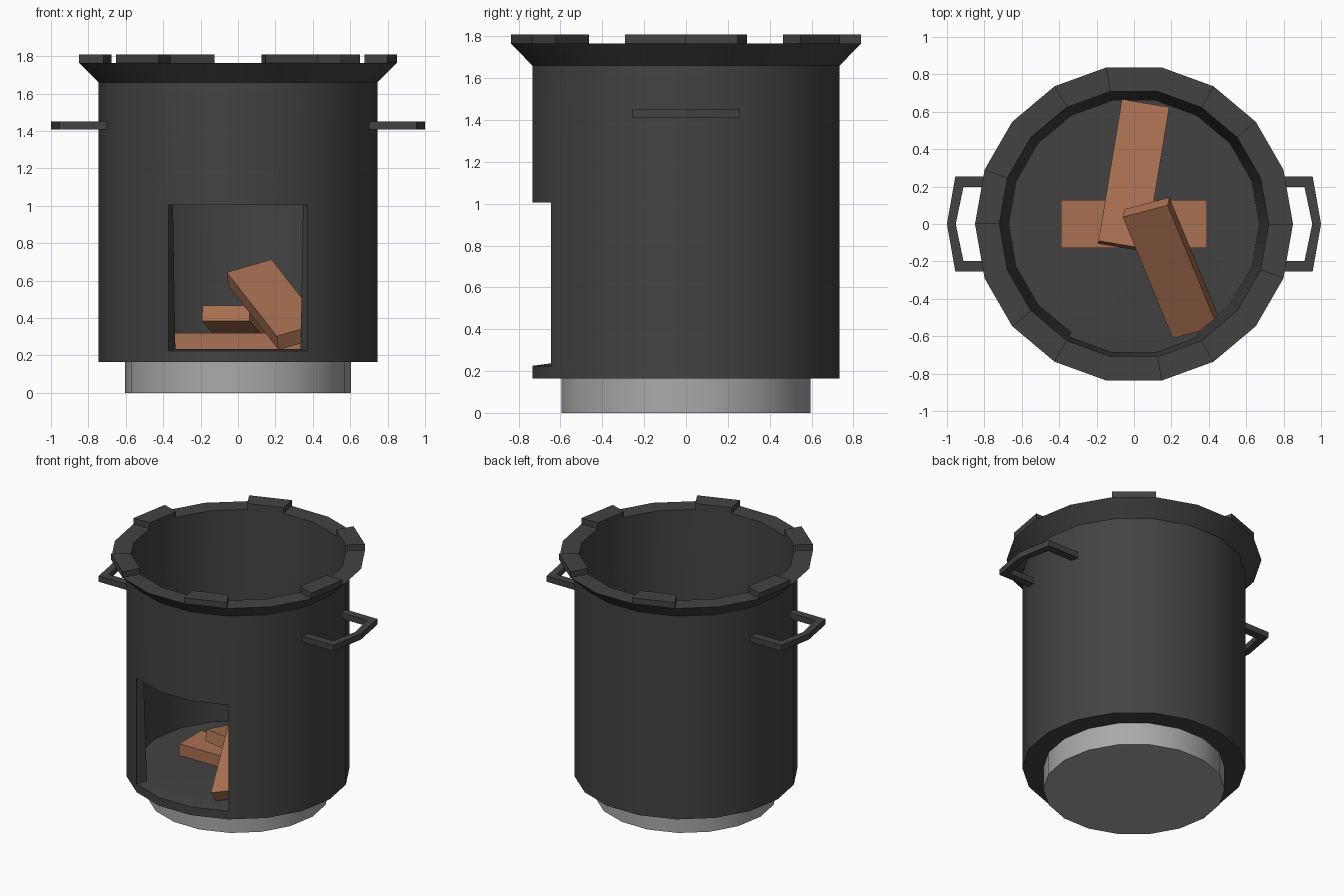
import bpy, bmesh, math
from mathutils import Vector

if "Cube" in bpy.data.objects:
    bpy.data.objects.remove(bpy.data.objects["Cube"])

SIDES = 18


def material(name, color):
    m = bpy.data.materials.new(name)
    m.diffuse_color = (*color, 1)
    m.use_nodes = True
    m.node_tree.nodes["Principled BSDF"].inputs["Base Color"].default_value = m.diffuse_color
    return m


IRON = material("dark iron", (0.055, 0.055, 0.055))
STEEL = material("light steel", (0.4, 0.4, 0.4))
WOOD = material("wood", (0.4, 0.165, 0.085))


def finish(bm, name, mat, smooth=False):
    bmesh.ops.recalc_face_normals(bm, faces=bm.faces[:])
    me = bpy.data.meshes.new(name)
    bm.to_mesh(me)
    bm.free()
    me.materials.append(mat)
    ob = bpy.data.objects.new(name, me)
    bpy.context.collection.objects.link(ob)
    if smooth:
        bpy.ops.object.select_all(action='DESELECT')
        bpy.context.view_layer.objects.active = ob
        ob.select_set(True)
        bpy.ops.object.shade_smooth_by_angle(angle=math.radians(30))
    return ob


def revolve(bm, profile, skip=lambda row, seg: False):
    """Rings of an open profile, capped at both ends; returns faces by (row, seg)."""
    rings = []
    for r, z in profile:
        rings.append([bm.verts.new((r * math.cos(2 * math.pi * i / SIDES),
                                    r * math.sin(2 * math.pi * i / SIDES), z))
                      for i in range(SIDES)])
    faces = {}
    for row in range(len(rings) - 1):
        a, b = rings[row], rings[row + 1]
        for i in range(SIDES):
            if not skip(row, i):
                j = (i + 1) % SIDES
                faces[row, i] = bm.faces.new((a[i], a[j], b[j], b[i]))
    bm.faces.new(rings[0])
    bm.faces.new(rings[-1])
    return faces


# Stove body: hollow drum with flared rim and a three-segment fire door
profile = [(0.745, 0.165), (0.745, 0.225), (0.745, 1.005), (0.745, 1.66),
           (0.85, 1.765), (0.72, 1.765), (0.695, 1.005), (0.67, 0.235)]
bm = bmesh.new()
faces = revolve(bm, profile, lambda row, seg: row in (1, 6) and 12 <= seg <= 14)
# Door frame joins the outer and inner openings
bmesh.ops.bridge_loops(bm, edges=[e for e in bm.edges if e.is_boundary])
bmesh.ops.recalc_face_normals(bm, faces=bm.faces[:])
# Six raised pot rests on the rim
tabs = [faces[4, i] for i in range(SIDES) if i % 3 == 2]
ext = bmesh.ops.extrude_face_region(bm, geom=tabs)
bmesh.ops.translate(bm, vec=(0, 0, 0.043),
                    verts=[g for g in ext["geom"] if isinstance(g, bmesh.types.BMVert)])
finish(bm, "stove_body", IRON, True)

# Base ring
bm = bmesh.new()
revolve(bm, [(0.605, 0), (0.605, 0.165)])
finish(bm, "base", STEEL, True)

# Side handles
outer = [(0.70, 0.255), (0.955, 0.255), (1.0, 0), (0.955, -0.255), (0.70, -0.255)]
inner = [(0.70, 0.197), (0.912, 0.197), (0.953, 0), (0.912, -0.197), (0.70, -0.197)]
for side, name in ((1, "right_handle"), (-1, "left_handle")):
    bm = bmesh.new()
    sections = [[bm.verts.new((side * x, y, z))
                 for (x, y), z in ((o, 1.409), (n, 1.409), (n, 1.452), (o, 1.452))]
                for o, n in zip(outer, inner)]
    for a, b in zip(sections, sections[1:]):
        for k in range(4):
            bm.faces.new((a[k], a[(k + 1) % 4], b[(k + 1) % 4], b[k]))
    bm.faces.new(sections[0])
    bm.faces.new(sections[-1])
    finish(bm, name, IRON)


# Firewood planks: a corner of the top face, length direction, width direction
def plank(name, corner, along, across, size=(0.78, 0.257, 0.085)):
    u = Vector(along).normalized()
    w = Vector(across)
    w = (w - u * w.dot(u)).normalized()
    n = u.cross(w)
    if n.z < 0:
        n = -n
    bm = bmesh.new()
    bmesh.ops.create_cube(bm, size=1)
    for v in bm.verts:
        a, b, c = v.co
        v.co = (Vector(corner) + u * (a + 0.5) * size[0]
                + w * (b + 0.5) * size[1] + n * (c - 0.5) * size[2])
    finish(bm, name, WOOD)


plank("floor_log", (-0.39, -0.128, 0.32), (1, 0, 0), (0, 1, 0))
plank("middle_log", (-0.19, -0.09, 0.467), (0.125, 0.755, -0.142), (0.25, -0.041, 0))
plank("leaning_log", (-0.06, 0.037, 0.645), (0.27, -0.655, -0.345), (0.24, 0.053, 0.063))
